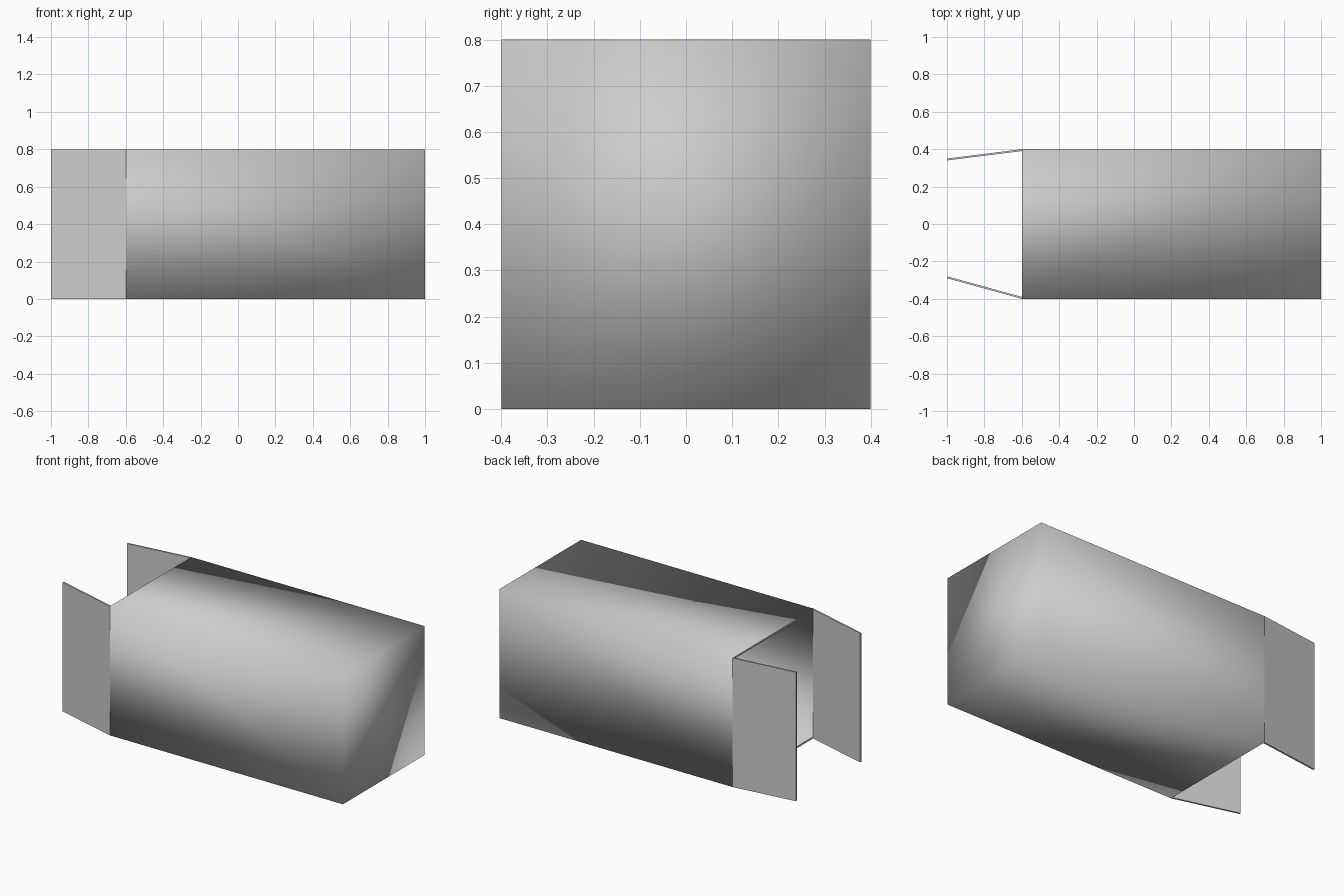
import bpy, bmesh, math
from mathutils import Matrix, Vector

if "Cube" in bpy.data.objects:
    bpy.data.objects.remove(bpy.data.objects["Cube"], do_unlink=True)

grey = bpy.data.materials.new("plain grey")
grey.use_nodes = True
grey.diffuse_color = (0.6, 0.6, 0.6, 1)
grey.node_tree.nodes["Principled BSDF"].inputs["Base Color"].default_value = (0.6, 0.6, 0.6, 1)

HALF, HEIGHT, BACK, MOUTH, WALL = 0.4, 0.8, 1.0, -0.6, 0.015


def finish(bm, name):
    mesh = bpy.data.meshes.new(name)
    bm.normal_update()
    bm.to_mesh(mesh)
    bm.free()
    mesh.materials.append(grey)
    obj = bpy.data.objects.new(name, mesh)
    bpy.context.collection.objects.link(obj)
    return obj


def box(size, centre):
    bm = bmesh.new()
    bmesh.ops.create_cube(bm, size=1, matrix=Matrix.Translation(centre) @ Matrix.Diagonal((*size, 1)))
    return bm


# Hollow body, softly shaded, with a crisp rim around the open end
bm = box((BACK - MOUTH, 2 * HALF, HEIGHT), ((BACK + MOUTH) / 2, 0, HEIGHT / 2))
for f in bm.faces:
    f.smooth = True
bm.normal_update()
mouth = min(bm.faces, key=lambda f: f.normal.x)
rim = bmesh.ops.inset_region(bm, faces=[mouth], thickness=WALL)["faces"]
inner = bmesh.ops.extrude_face_region(bm, geom=[mouth])["geom"]
if mouth.is_valid:
    bm.faces.remove(mouth)
bmesh.ops.translate(bm, vec=(BACK - MOUTH - WALL, 0, 0),
                    verts=[v for v in inner if isinstance(v, bmesh.types.BMVert)])
for f in rim:
    f.smooth = False
    for e in f.edges:
        e.smooth = False
finish(bm, "container_body")

# Two thin doors hinged at the mouth, swung open by different amounts
THICK = 0.01
for name, side, inward in (("left_door", 1, 0.05), ("right_door", -1, 0.11)):
    hinge = Vector((MOUTH, side * HALF, 0))
    swing = Vector((-1 - MOUTH, -side * inward, 0))
    bm = box((swing.length, THICK, HEIGHT), (swing.length / 2, side * -THICK / 2, HEIGHT / 2))
    # local y mirrors when the panel turns to face -x
    bmesh.ops.scale(bm, vec=(1, -1, 1), verts=bm.verts)
    bmesh.ops.rotate(bm, cent=(0, 0, 0), verts=bm.verts,
                     matrix=Matrix.Rotation(math.atan2(swing.y, swing.x), 3, 'Z'))
    bmesh.ops.translate(bm, vec=hinge, verts=bm.verts)
    bmesh.ops.recalc_face_normals(bm, faces=bm.faces)
    finish(bm, name)
